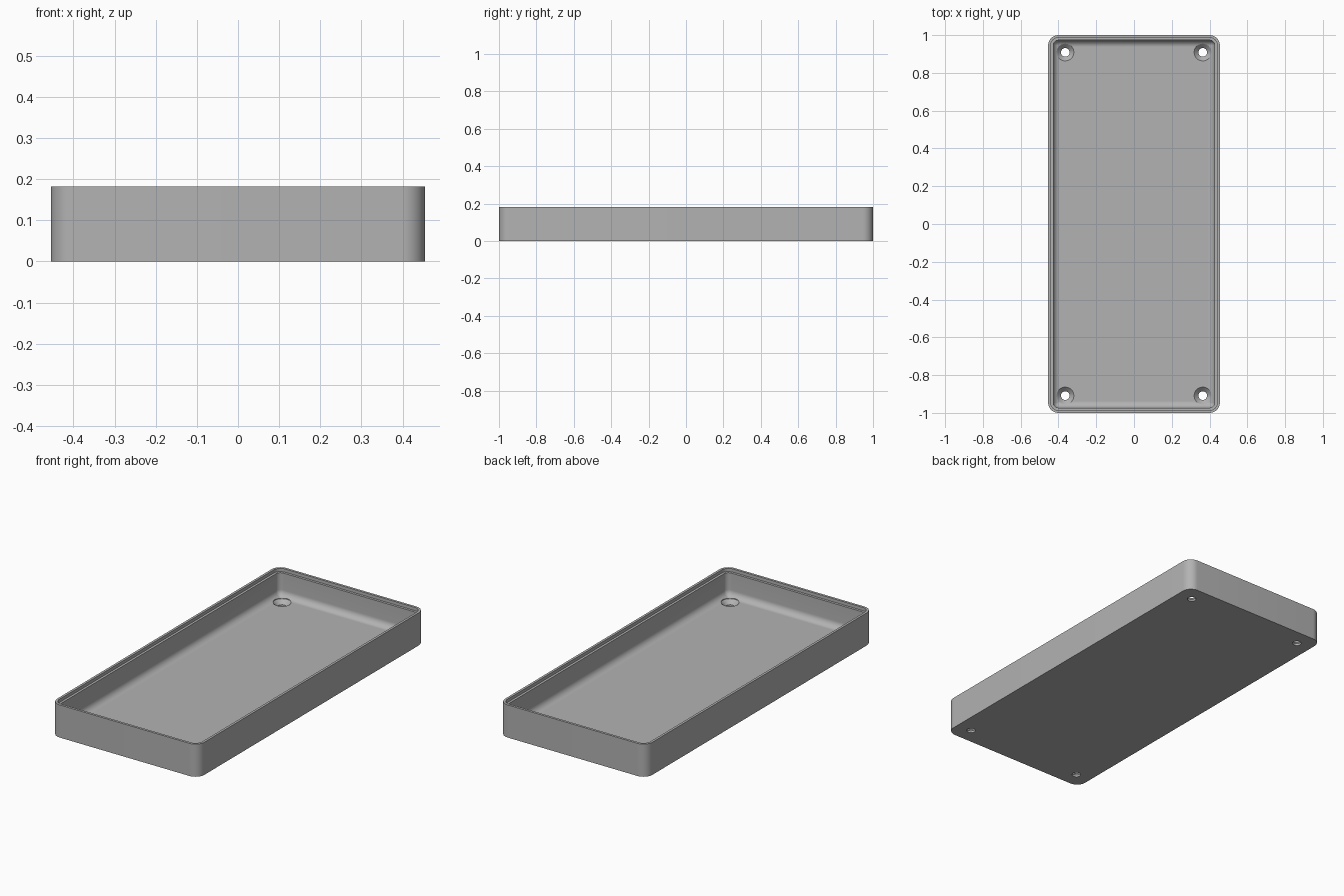
import bpy, bmesh, math

cube = bpy.data.objects.get("Cube")
if cube:
    bpy.data.objects.remove(cube, do_unlink=True)

# Overall sizes
HALF_X, HALF_Y, HEIGHT = 0.4545, 1.0, 0.182
CORNER, WALL, LIP, STEP = 0.0545, 0.027, 0.0136, 0.018
FLOOR, COVE = 0.034, 0.036
HOLE, SINK, HOLE_X, HOLE_Y = 0.0227, 0.0455, 0.364, 0.909

grey = bpy.data.materials.new("plain grey")
grey.use_nodes = True
colour = (0.45, 0.45, 0.45, 1)
grey.diffuse_color = colour
grey.node_tree.nodes["Principled BSDF"].inputs["Base Color"].default_value = colour


def rounded_outline(inset, z, steps=12):
    """Rounded rectangle, inset from the outer wall."""
    r = max(CORNER - inset, 0.004)
    cx, cy = HALF_X - inset - r, HALF_Y - inset - r
    points = []
    for i, (sx, sy) in enumerate([(1, 1), (-1, 1), (-1, -1), (1, -1)]):
        for k in range(steps + 1):
            a = (i + k / steps) * math.pi / 2
            points.append((sx * cx + r * math.cos(a), sy * cy + r * math.sin(a), z))
    return points


def circle(x, y, r, z, count=40):
    return [(x + r * math.cos(2 * math.pi * k / count),
             y + r * math.sin(2 * math.pi * k / count), z) for k in range(count)]


def loft(name, outlines):
    """Skin a stack of matching outlines and cap both ends."""
    bm = bmesh.new()
    rings = [[bm.verts.new(p) for p in outline] for outline in outlines]
    for low, high in zip(rings, rings[1:]):
        for k in range(len(low)):
            n = (k + 1) % len(low)
            bm.faces.new((low[k], low[n], high[n], high[k]))
    bm.faces.new(rings[0][::-1])
    bm.faces.new(rings[-1])
    bmesh.ops.recalc_face_normals(bm, faces=bm.faces)
    mesh = bpy.data.meshes.new(name)
    bm.to_mesh(mesh)
    bm.free()
    mesh.materials.append(grey)
    obj = bpy.data.objects.new(name, mesh)
    bpy.context.collection.objects.link(obj)
    return obj


# Tray: outer wall, stepped rim, inner wall, cove and floor
section = [(0, 0), (0, HEIGHT), (LIP, HEIGHT), (LIP, HEIGHT - STEP), (WALL, HEIGHT - STEP)]
for k in range(11):
    a = k / 10 * math.pi / 2
    section.append((WALL + COVE * (1 - math.cos(a)), FLOOR + COVE * (1 - math.sin(a))))
tray = loft("tray", [rounded_outline(i, z) for i, z in section])

# Countersunk screw holes in the four corners
bpy.context.view_layer.objects.active = tray
for sx in (-1, 1):
    for sy in (-1, 1):
        profile = [(HOLE, -0.05), (HOLE, FLOOR + HOLE - SINK), (SINK, FLOOR), (SINK, FLOOR + 0.04)]
        cutter = loft("hole_cutter", [circle(sx * HOLE_X, sy * HOLE_Y, r, z) for r, z in profile])
        cutter.hide_render = True
        cut = tray.modifiers.new("screw_hole", 'BOOLEAN')
        cut.operation = 'DIFFERENCE'
        cut.solver = 'EXACT'
        cut.object = cutter
        bpy.ops.object.modifier_apply(modifier=cut.name)
        bpy.data.objects.remove(cutter, do_unlink=True)

# Smooth curves, crisp edges
bpy.ops.object.select_all(action='DESELECT')
tray.select_set(True)
bpy.ops.object.shade_smooth_by_angle(angle=math.radians(30))
